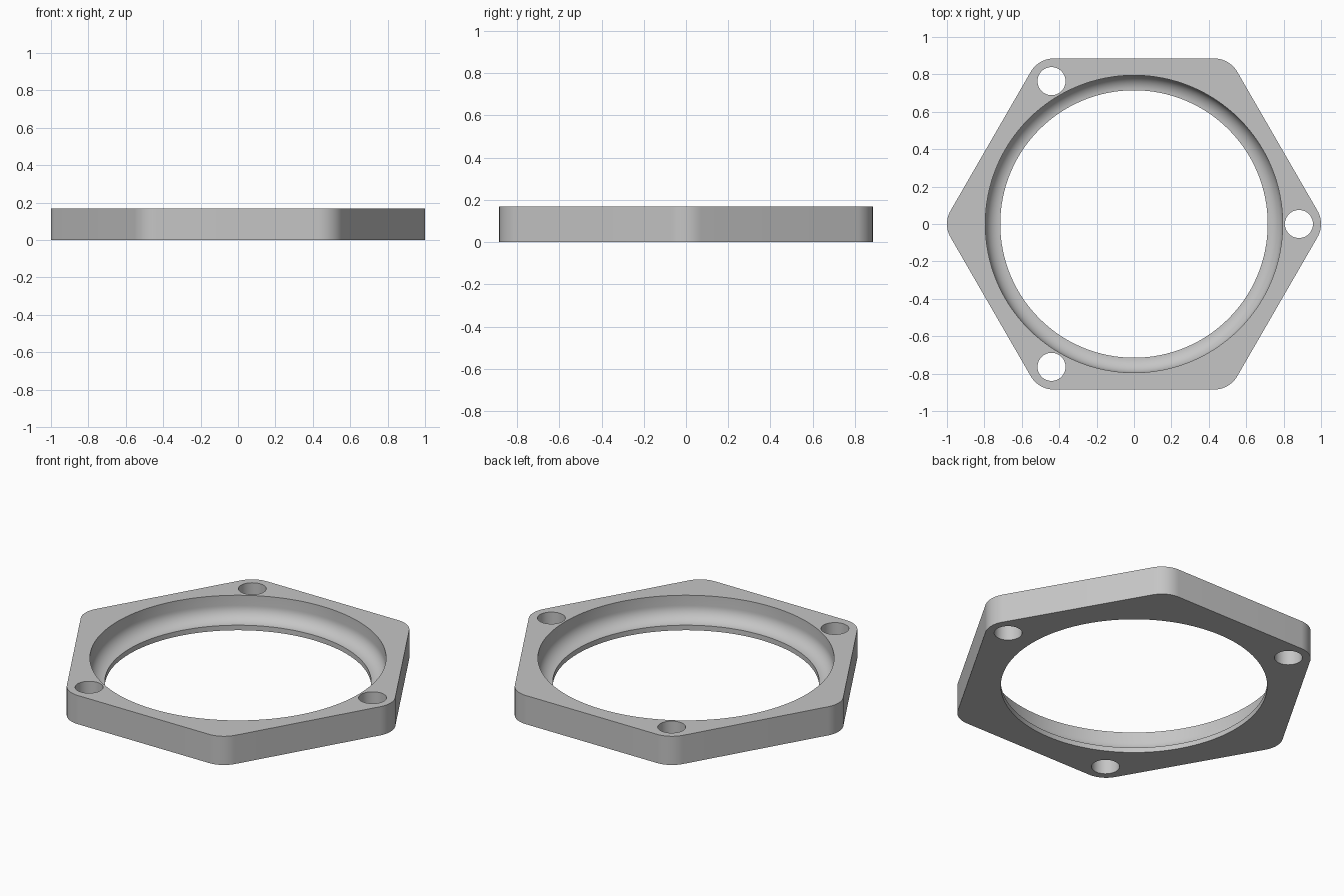
import bpy, bmesh
from math import pi, cos, sin, radians

HEIGHT = 0.17
APOTHEM = 0.885
CORNER_R = 0.142
BORE_R, SEAT_R = 0.715, 0.795
LIP = 0.03
HOLE_R, HOLE_DIST = 0.075, 0.882

cube = bpy.data.objects.get("Cube")
if cube:
    bpy.data.objects.remove(cube, do_unlink=True)

grey = bpy.data.materials.new("plain grey")
grey.use_nodes = True
colour = (0.56, 0.56, 0.56, 1)
grey.diffuse_color = colour
grey.node_tree.nodes["Principled BSDF"].inputs["Base Color"].default_value = colour


def make_object(name, bm):
    bmesh.ops.recalc_face_normals(bm, faces=bm.faces)
    mesh = bpy.data.meshes.new(name)
    bm.to_mesh(mesh)
    bm.free()
    mesh.materials.append(grey)
    obj = bpy.data.objects.new(name, mesh)
    bpy.context.collection.objects.link(obj)
    return obj


def prism(name, outline, z0, z1):
    bm = bmesh.new()
    face = bm.faces.new([bm.verts.new((x, y, z0)) for x, y in outline])
    up = bmesh.ops.extrude_face_region(bm, geom=[face])["geom"]
    verts = [v for v in up if isinstance(v, bmesh.types.BMVert)]
    bmesh.ops.translate(bm, verts=verts, vec=(0, 0, z1 - z0))
    return make_object(name, bm)


def lathe(name, profile, steps):
    # Profile starts and ends on the axis
    bm = bmesh.new()
    verts = [bm.verts.new((r, 0, z)) for r, z in profile]
    edges = [bm.edges.new(pair) for pair in zip(verts, verts[1:])]
    bmesh.ops.spin(bm, geom=verts + edges, cent=(0, 0, 0), axis=(0, 0, 1),
                   angle=2 * pi, steps=steps)
    bmesh.ops.remove_doubles(bm, verts=bm.verts, dist=1e-5)
    return make_object(name, bm)


# Hexagonal plate with rounded corners
outline = []
centre = (APOTHEM - CORNER_R) / cos(pi / 6)
for i in range(6):
    a = i * pi / 3
    for k in range(13):
        t = a - pi / 6 + k * pi / 36
        outline.append((centre * cos(a) + CORNER_R * cos(t),
                        centre * sin(a) + CORNER_R * sin(t)))
plate = prism("hexagonal_flange", outline, 0, HEIGHT)

# Central opening: plain lip, concave cove, then straight seat wall
cove = SEAT_R - BORE_R
profile = [(0, -0.1), (BORE_R, -0.1)]
for k in range(13):
    t = -pi / 2 + k * pi / 24
    profile.append((BORE_R + cove * cos(t), LIP + cove + cove * sin(t)))
profile += [(SEAT_R, HEIGHT + 0.1), (0, HEIGHT + 0.1)]
cutters = [lathe("bore_cutter", profile, 128)]

# Three bolt holes on alternate corners
for i in range(3):
    a = radians(120 * i)
    circle = [(HOLE_DIST * cos(a) + HOLE_R * cos(k * pi / 24),
               HOLE_DIST * sin(a) + HOLE_R * sin(k * pi / 24)) for k in range(48)]
    cutters.append(prism("bolt_hole_cutter", circle, -0.1, HEIGHT + 0.1))

# Cut the openings and shade
bpy.ops.object.select_all(action="DESELECT")
bpy.context.view_layer.objects.active = plate
plate.select_set(True)
for cutter in cutters:
    cutter.hide_render = True
    mod = plate.modifiers.new("cut", "BOOLEAN")
    mod.operation = "DIFFERENCE"
    mod.solver = "EXACT"
    mod.object = cutter
    bpy.ops.object.modifier_apply(modifier=mod.name)
    bpy.data.objects.remove(cutter, do_unlink=True)
bpy.ops.object.shade_smooth_by_angle(angle=radians(30))
